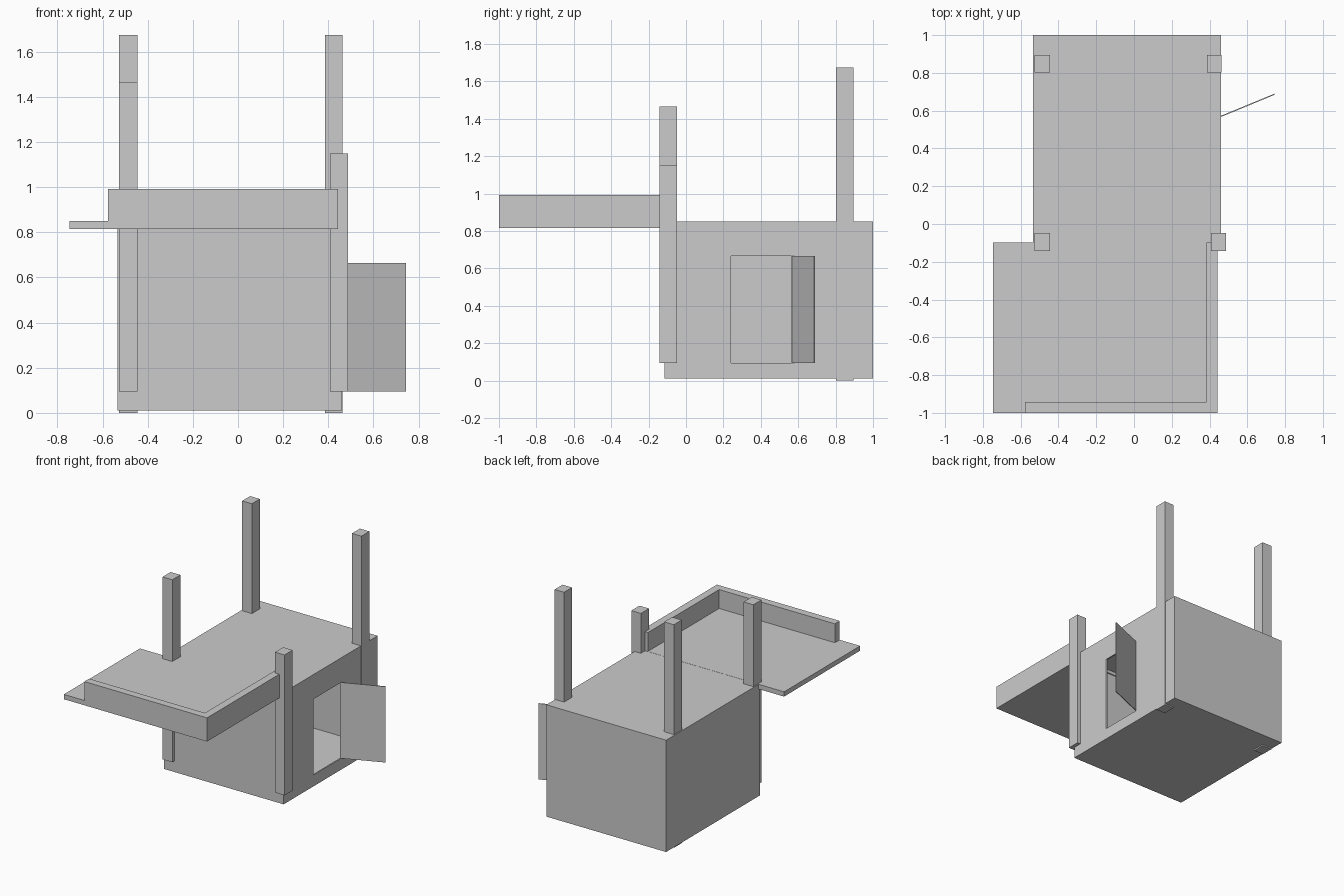
import bpy
import bmesh
import math

if "Cube" in bpy.data.objects:
    bpy.data.objects.remove(bpy.data.objects["Cube"])


def link(name, bm):
    mesh = bpy.data.meshes.new(name)
    bm.to_mesh(mesh)
    bm.free()
    obj = bpy.data.objects.new(name, mesh)
    bpy.context.collection.objects.link(obj)
    return obj


def box(name, x0, x1, y0, y1, z0, z1):
    bm = bmesh.new()
    bmesh.ops.create_cube(bm, size=1)
    for v in bm.verts:
        v.co = ((x0 + x1) / 2 + v.co.x * (x1 - x0),
                (y0 + y1) / 2 + v.co.y * (y1 - y0),
                (z0 + z1) / 2 + v.co.z * (z1 - z0))
    return link(name, bm)


def prism(name, outline, z0, z1):
    bm = bmesh.new()
    face = bm.faces.new([bm.verts.new((x, y, z0)) for x, y in outline])
    top = bmesh.ops.extrude_face_region(bm, geom=[face])["geom"]
    for v in top:
        if isinstance(v, bmesh.types.BMVert):
            v.co.z = z1
    bmesh.ops.recalc_face_normals(bm, faces=bm.faces)
    return link(name, bm)


# Hollow hut body with a doorway in the right wall
X0, X1, Y0, Y1, Z0, Z1 = -0.535, 0.46, -0.115, 1.0, 0.01, 0.85
bm = bmesh.new()
ring = [(Y0, Z0), (Y1, Z0), (Y1, Z1), (Y0, Z1)]
hole = [(0.24, 0.095), (0.565, 0.095), (0.565, 0.665), (0.24, 0.665)]
left = [bm.verts.new((X0, y, z)) for y, z in ring]
right = [bm.verts.new((X1, y, z)) for y, z in ring]
door_edge = [bm.verts.new((X1, y, z)) for y, z in hole]
bm.faces.new(left[::-1])
for i in range(4):
    j = (i + 1) % 4
    bm.faces.new((left[i], left[j], right[j], right[i]))
    bm.faces.new((right[i], right[j], door_edge[j], door_edge[i]))
bm.normal_update()
body = link("hut_body", bm)
solid = body.modifiers.new("wall_thickness", "SOLIDIFY")
solid.thickness = 0.01
solid.offset = -1
solid.use_even_offset = True

# Open door, hinged at the back edge of the doorway
hinge, tip, half = (0.456, 0.568), (0.744, 0.687), 0.003
angle = math.atan2(tip[1] - hinge[1], tip[0] - hinge[0])
nx, ny = -math.sin(angle) * half, math.cos(angle) * half
prism("door", [(hinge[0] + nx, hinge[1] + ny), (hinge[0] - nx, hinge[1] - ny),
               (tip[0] - nx, tip[1] - ny), (tip[0] + nx, tip[1] + ny)], 0.095, 0.665)

# Corner posts
for name, x0, x1, y0, y1, z0, z1 in (
        ("front_left_post", -0.527, -0.446, -0.143, -0.047, 0.095, 1.465),
        ("front_right_post", 0.408, 0.487, -0.143, -0.047, 0.095, 1.15),
        ("back_left_post", -0.527, -0.446, 0.802, 0.896, 0.0, 1.675),
        ("back_right_post", 0.386, 0.464, 0.802, 0.896, 0.0, 1.675)):
    box(name, x0, x1, y0, y1, z0, z1)

# Projecting deck and its L-shaped parapet
box("deck", -0.747, 0.443, -1.0, -0.097, 0.815, 0.851)
prism("parapet", [(-0.577, -1.0), (0.443, -1.0), (0.443, -0.097),
                  (0.385, -0.097), (0.385, -0.943), (-0.577, -0.943)], 0.851, 0.993)
